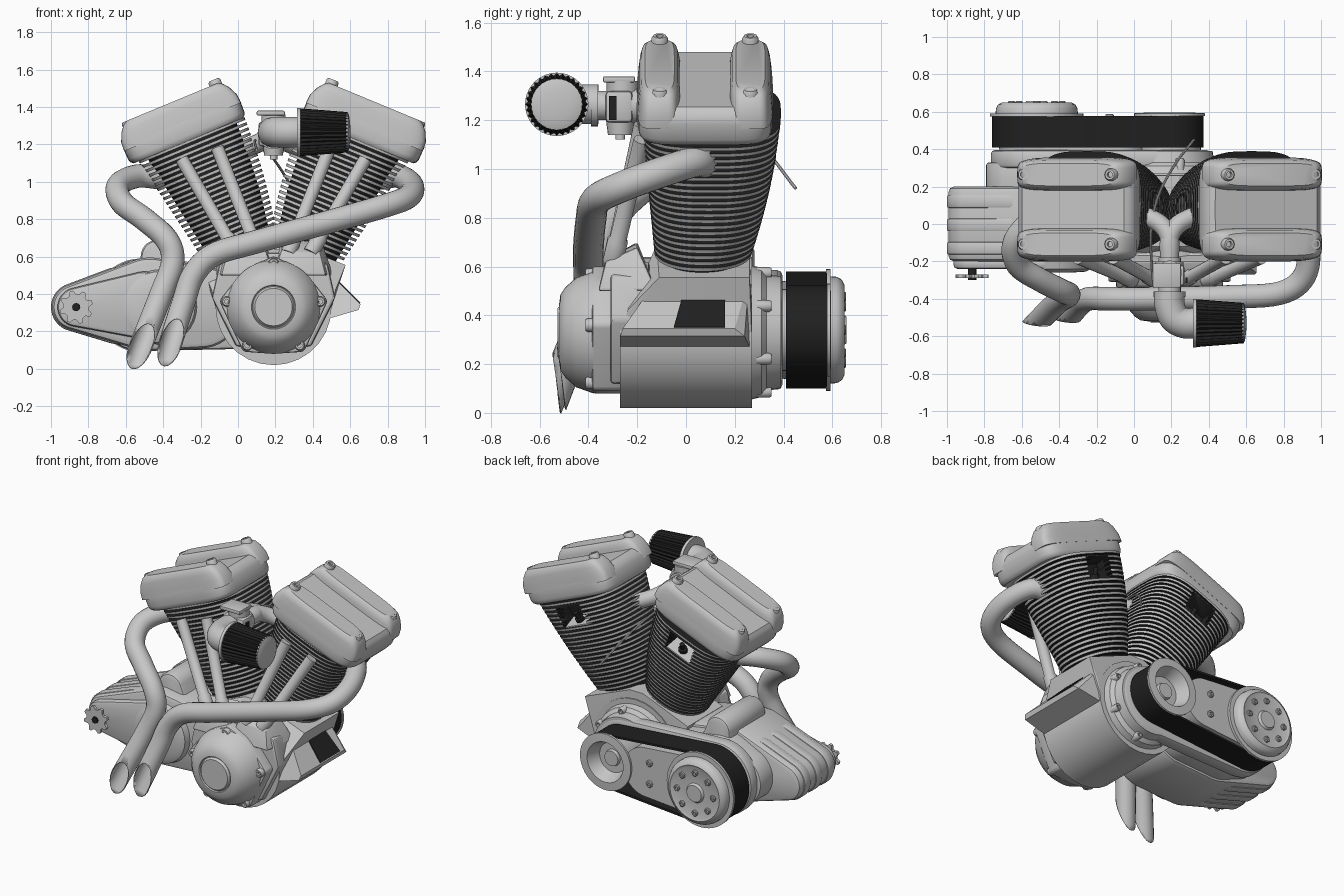
import bpy, bmesh, math
from mathutils import Vector, Quaternion

if "Cube" in bpy.data.objects:
    bpy.data.objects.remove(bpy.data.objects["Cube"])


def material(name, value):
    m = bpy.data.materials.new(name)
    m.use_nodes = True
    col = (value, value, value, 1)
    m.diffuse_color = col
    m.node_tree.nodes["Principled BSDF"].inputs["Base Color"].default_value = col
    return m


METAL, BLACK = material("grey_metal", 0.57), material("matt_black", 0.015)
CX, CZ = 0.19, 0.33          # crank centre
TILT = math.radians(22.5)    # lean of each cylinder


def finish(name, bm, mat=METAL, angle=35, extra=None):
    bmesh.ops.remove_doubles(bm, verts=bm.verts, dist=1e-5)
    bmesh.ops.recalc_face_normals(bm, faces=bm.faces)
    me = bpy.data.meshes.new(name)
    bm.to_mesh(me)
    bm.free()
    me.materials.append(mat)
    if extra:
        me.materials.append(extra)
    me.shade_smooth()
    me.set_sharp_from_angle(angle=math.radians(angle))
    ob = bpy.data.objects.new(name, me)
    bpy.context.collection.objects.link(ob)
    return ob


def add_loft(bm, rings, caps=True, cap_mat=0):
    vs = [[bm.verts.new(p) for p in r] for r in rings]
    n = len(rings[0])
    for a, b in zip(vs, vs[1:]):
        for i in range(n):
            bm.faces.new((a[i], a[(i + 1) % n], b[(i + 1) % n], b[i]))
    if caps:
        for r in (vs[0], vs[-1]):
            bm.faces.new(r).material_index = cap_mat


def loft(name, rings, mat=METAL, caps=True, angle=35):
    bm = bmesh.new()
    add_loft(bm, rings, caps)
    return finish(name, bm, mat, angle)


def lathe(name, origin, axis, prof, n=32, mat=METAL, pleat=1.0):
    """Turned part: prof is (distance along axis, radius)."""
    q, o = Vector(axis).to_track_quat('Z', 'Y'), Vector(origin)
    rings = []
    for d, r in prof:
        rings.append([o + q @ Vector((r * k * math.cos(a), r * k * math.sin(a), d))
                      for a, k in ((math.tau * i / n, pleat if i % 2 else 1) for i in range(n))])
    return loft(name, rings, mat)


def bolt(name, origin, axis, r=0.025, h=0.03):
    lathe(name, origin, axis, [(-h, r), (h * .7, r), (h, r * .8), (h, r * .45), (h * .5, r * .45)], 12)


def hull(name, pts, mat=METAL, bevel=0.0, angle=35):
    bm = bmesh.new()
    for p in pts:
        bm.verts.new(p)
    res = bmesh.ops.convex_hull(bm, input=bm.verts)
    bmesh.ops.delete(bm, geom=list(set(res["geom_interior"])), context='VERTS')
    bmesh.ops.dissolve_limit(bm, angle_limit=0.02, verts=bm.verts, edges=bm.edges)
    if bevel:
        bmesh.ops.bevel(bm, geom=[e for e in bm.edges if e.calc_face_angle(0) > .6], offset=bevel,
                        segments=2, profile=.5, affect='EDGES', clamp_overlap=True)
    return finish(name, bm, mat, angle)


def box(name, lo, hi, mat=METAL, bevel=0.0):
    return hull(name, [(x, y, z) for x in (lo[0], hi[0]) for y in (lo[1], hi[1]) for z in (lo[2], hi[2])], mat, bevel)


def outline(circles, y, inset=0.0, n=72):
    """Taut loop round several circles (x, z, radius)."""
    pts = []
    for i in range(n):
        c, s = math.cos(math.tau * i / n), math.sin(math.tau * i / n)
        x, z, r = max(circles, key=lambda k: k[0] * c + k[1] * s + k[2])
        pts.append((x + (r - inset) * c, y, z + (r - inset) * s))
    return pts


def discs(name, circles, y0, y1, mat=METAL, bevel=0.0):
    """Plate that wraps round several circles between two depths."""
    return loft(name, [outline(circles, y0, bevel), outline(circles, y0 + bevel * .3, bevel * .3),
                       outline(circles, y0 + bevel), outline(circles, y1 - bevel),
                       outline(circles, y1 - bevel * .3, bevel * .3), outline(circles, y1, bevel)], mat)


def tube(name, pts, r, cut=None, n=20, steps=6):
    p = [Vector(v) for v in pts]
    p = [2 * p[0] - p[1]] + p + [2 * p[-1] - p[-2]]
    path = []
    for i in range(1, len(p) - 2):
        a, b, c, d = p[i - 1:i + 3]
        for k in range(steps):
            t = k / steps
            path.append(.5 * (2 * b + (c - a) * t + (2 * a - 5 * b + 4 * c - d) * t * t
                              + (3 * b - a - 3 * c + d) * t ** 3))
    path.append(p[-2])
    tan = [(path[min(i + 1, len(path) - 1)] - path[max(i - 1, 0)]).normalized() for i in range(len(path))]
    side, rings = tan[0].orthogonal().normalized(), []
    for i, c in enumerate(path):
        if i:
            side = tan[i - 1].rotation_difference(tan[i]) @ side
        rings.append([c + Quaternion(tan[i], math.tau * k / n) @ side * r for k in range(n)])
    bm = bmesh.new()
    add_loft(bm, rings, caps=cut is None)
    if cut is not None:
        bmesh.ops.bisect_plane(bm, geom=bm.verts[:] + bm.edges[:] + bm.faces[:], plane_co=cut,
                               plane_no=(0, -1, -.15), clear_outer=True)
    ob = finish(name, bm)
    if cut is not None:
        mod = ob.modifiers.new("wall", 'SOLIDIFY')
        mod.thickness, mod.offset = 0.006, -1


def bank(s, u, v, y):
    """Point on a cylinder: u up its axis, v towards the middle of the vee."""
    return Vector((CX + s * (u * math.sin(TILT) - v * math.cos(TILT)), y,
                   0.12 + u * math.cos(TILT) + v * math.sin(TILT)))


def bank_ring(s, u, v0, y0, hv, hy, power, n=48):
    f = lambda c: math.copysign(abs(c) ** (2 / power), c)
    return [bank(s, u, v0 + hv * f(math.cos(a)), y0 + hy * f(math.sin(a)))
            for a in (math.tau * i / n for i in range(n))]


def barrel_ring(s, u, k=1.0):
    t = (u - 0.57) / 0.63
    inner, outer = .25 + .14 * t - .065 * t * t, .17 + .12 * t
    back, front = .27 + .19 * t - .07 * t * t, .13 + .055 * t
    return bank_ring(s, u, (inner - outer) / 2, (back - front) / 2, (inner + outer) / 2 * k,
                     (back + front) / 2 * k, 2.2 + 1.2 * t)


# Two mirrored cylinders
for s, side in ((-1, "right"), (1, "left")):
    axis = bank(s, 1, 0, 0) - bank(s, 0, 0, 0)
    core = loft(side + "_cylinder_core", [barrel_ring(s, u, .84) for u in (.5, .8, 1.0, 1.22)], BLACK)
    bm = bmesh.new()
    for i in range(22):
        u = .568 + i * .029
        add_loft(bm, [barrel_ring(s, u), barrel_ring(s, u + .0155)], cap_mat=1)
    fins = finish(side + "_cooling_fins", bm, METAL, 35, BLACK)
    # spark plug standing on a pad in a notch through the fins
    notch = hull(side + "_plug_notch", [bank(s, u, v, y) for v in (-.08, .11) for u, y in
                 ((.98, .5), (1.055, .25), (1.15, .27), (1.17, .5))], BLACK)
    notch.hide_render = True
    notch.display_type = 'WIRE'
    for ob in (core, fins):
        mod = ob.modifiers.new("notch", 'BOOLEAN')
        mod.object, mod.operation, mod.solver, mod.material_mode = notch, 'DIFFERENCE', 'EXACT', 'TRANSFER'
    hull(side + "_plug_pad", [bank(s, u + d, v, y) for v in (-.08, .11) for d in (0, -.02) for u, y in
         ((1.026, .352), (1.058, .245))])
    lathe(side + "_plug", bank(s, 1.03, .015, .3), (s * .2, .45, .8), [(0, .028), (.04, .028), (.04, .015), (.085, .015)], 12, BLACK)
    # rocker cover with two raised rails
    loft(side + "_rocker_cover", [bank_ring(s, u, 0, .078, hv, hy, 6) for u, hv, hy in
         ((1.19, .315, .264), (1.2, .328, .273), (1.22, .336, .277), (1.29, .338, .277), (1.315, .33, .27),
          (1.335, .315, .26), (1.35, .295, .25))])
    for j, y in enumerate((-.108, .264)):
        loft(f"{side}_cover_rail_{j}", [bank_ring(s, u, 0, y, hv, hy, 5) for u, hv, hy in
             ((1.27, .338, .092), (1.32, .335, .088), (1.37, .312, .082), (1.4, .288, .075), (1.415, .265, .06))])
        for u, v in ((1.38, -.262), (1.405, .25)):
            bolt(f"{side}_cover_bolt_{j}", bank(s, u, v, y), axis, .034, .035)
    # pushrod tubes and their lifter block
    for j, (xt, zt, xb) in enumerate(((.49, 1.12, .20), (.30, 1.18, .08))):
        a, b = Vector((CX + s * xt, -.18, zt)), Vector((CX + s * xb, -.3, .62))
        lathe(f"{side}_pushrod_tube_{j}", b, a - b, [(0, .042), (.1, .042), (.11, .035), ((a - b).length, .035)], 20)
    hull(side + "_lifter_block", [(CX + s * x, y, z) for x, y, z in
         ((.0, -.36, .5), (.28, -.36, .5), (.04, -.33, .63), (.25, -.33, .62), (.04, -.2, .7), (.26, -.2, .68),
          (.0, -.12, .5), (.32, -.12, .5))], bevel=.01, angle=20)

# Crankcase
lathe("crankcase", (CX, -.27, CZ), (0, 1, 0), [(0, .31), (.54, .31)], 28)
hull("crankcase_deck", [(CX + s * x, y, z) for s in (-1, 1) for x, z, ys in
     ((.05, .69, (-.12, .26)), (.385, .555, (-.11, .26)), (.33, .42, (-.24, .27)), (.3, .3, (-.27, .27)))
     for y in ys], angle=15)
hull("cam_chest", [(CX + s * x, y, z) for s in (-1, 1) for x, z in ((.16, .62), (.29, .56), (.33, .38), (.2, .12))
     for y in (-.31, -.15)], bevel=.015, angle=20)
hull("breather_wedge", [(x, y, z) for x, z, ys in ((.44, .56, (-.11, .26)), (.655, .345, (-.26, .2)),
     (.645, .315, (-.27, .24)), (.42, .25, (-.27, .27))) for y in ys], angle=15)
hull("breather_plate", [(x, y, z) for x, z, y0 in ((.512, .496, -.01), (.655, .353, -.05), (.648, .348, -.05), (.506, .49, -.01))
     for y in (y0, .16)], BLACK)

# Timing cover with five bolts
BOLT5 = [(CX, .565), (-.06, .36), (.05, .125), (.33, .125), (.44, .36)]
discs("timing_flange", [(x, z, .035) for x, z in BOLT5] + [(CX, CZ, .25)], -.385, -.25, bevel=.012)
lathe("timing_cover", (CX, -.38, CZ), (0, -1, 0), [(0, .25), (.07, .225), (.115, .185), (.135, .155), (.14, .118),
      (.132, .114), (.132, .11), (.147, .1)], 40)
for x, z in BOLT5:
    bolt("timing_bolt", (x, -.38, z), (0, -1, 0), .028, .032)

# Gearbox, ribs, starter and output sprocket
discs("gearbox", [(-.87, .33, .122), (-.47, .345, .25), (-.2, .33, .22)], -.2, .2, bevel=.03)
for y in (-.13, -.005, .12):
    discs("gearbox_rib", [(-.87, .33, .13), (-.63, .338, .207)], y - .035, y + .035, bevel=.012)
discs("gearbox_rear", [(-.62, .34, .17), (-.47, .345, .23), (-.2, .33, .2)], .1, .33, bevel=.015)
discs("gearbox_side_cover", [(-.86, .33, .105), (-.5, .34, .18)], -.24, -.18, bevel=.02)
lathe("kick_cover", (-.42, -.2, .33), (0, -1, 0), [(0, .2), (.04, .19), (.055, .16), (.06, .08)], 32)
discs("starter_housing", [(-.43, .6, .09), (-.4, .42, .13)], -.12, .28, bevel=.025)
star = [.068, .09, .09, .068]
loft("output_sprocket", [[(-.865 + star[i % 4] * math.cos(math.tau * i / 32), y, .33 + star[i % 4] * math.sin(math.tau * i / 32))
                          for i in range(32)] for y in (-.27, -.29)], angle=20)
lathe("output_shaft", (-.865, -.2, .33), (0, -1, 0), [(0, .022), (.1, .022)], 12, BLACK)

# Belt drive at the back
CLUTCH, CRANK = (-.52, .34), (CX, .34)
discs("motor_plate", [(*CLUTCH, .245), (CX, CZ, .22)], .3, .395, bevel=.02)
lathe("inner_primary", (CX, .25, CZ), (0, 1, 0), [(0, .28), (.06, .265), (.08, .24), (.14, .23)], 36)
for i in range(7):
    a = math.tau * (i + .5) / 7
    bolt("primary_bolt", (CX + .25 * math.cos(a), .32, CZ + .25 * math.sin(a)), (0, 1, 0), .024, .03)
belt = [(*CLUTCH, .24), (*CRANK, .182)]
loft("drive_belt", [outline(belt, y, i) for y, i in ((.41, 0), (.578, 0), (.578, .014), (.41, .014), (.41, 0))], BLACK, caps=False)
discs("belt_guard_plate", [(*CLUTCH, .2), (-.1, .34, .165)], .39, .572)
lathe("crank_pulley", (CX, .38, .34), (0, 1, 0), [(0, .168), (.198, .168), (.198, .19), (.212, .19), (.215, .135),
      (.13, .1), (.13, .055), (.15, .05)], 40)
lathe("clutch_drum", (-.52, .4, .34), (0, 1, 0), [(0, .2), (.175, .225), (.175, .25), (.192, .25), (.192, .22),
      (.218, .218), (.238, .207), (.25, .185), (.243, .17), (.243, .065), (.258, .055)], 48)
for i in range(8):
    a = math.tau * i / 8
    bolt("clutch_bolt", (-.52 + .135 * math.cos(a), .643, .34 + .135 * math.sin(a)), (0, 1, 0), .02, .014)
for z in (.27, .41):
    bolt("plate_bolt", (-.13, .572, z), (0, 1, 0), .022, .016)

# Exhaust pipes, slash cut at the ends
tube("right_exhaust", [(-.4, .06, 1.02), (-.54, .02, 1.03), (-.64, -.1, .98), (-.62, -.22, .89), (-.5, -.3, .8),
     (-.38, -.36, .69), (-.35, -.38, .57), (-.41, -.42, .4), (-.52, -.53, .12), (-.6, -.62, -.1)], .063, (0, -.53, .12))
tube("left_exhaust", [(.76, .08, 1.02), (.86, .04, 1.03), (.93, -.12, .98), (.91, -.28, .92), (.78, -.37, .87),
     (.5, -.39, .79), (.1, -.4, .68), (-.13, -.4, .61), (-.24, -.4, .5), (-.29, -.43, .36),
     (-.36, -.51, .14), (-.42, -.59, -.07)], .063, (0, -.51, .14))

# Intake: manifold, carburettor, elbow and cone filter
for s in (-1, 1):
    tube("intake_runner", [(CX, -.2, 1.25), (CX, -.08, 1.25), (CX + s * .05, 0, 1.22), (CX + s * .17, .06, 1.17)], .05)
lathe("carburettor_throat", (CX, -.18, 1.26), (0, -1, 0), [(0, .06), (.02, .06), (.02, .075), (.12, .075), (.12, .06),
      (.18, .06), (.18, .085), (.21, .085)], 28)
box("carburettor_body", (.11, -.33, 1.19), (.27, -.22, 1.32), bevel=.015)
box("carburettor_top", (.1, -.34, 1.355), (.25, -.21, 1.38), bevel=.006)
lathe("slide_chamber", (CX, -.26, 1.3), (0, 0, 1), [(0, .065), (.06, .065)], 24)
lathe("float_bowl", (CX, -.27, 1.14), (0, 0, 1), [(-.02, .02), (0, .02), (0, .05), (.06, .058)], 20)
box("choke_lever", (.275, -.315, 1.2), (.285, -.285, 1.3), BLACK)
tube("intake_elbow", [(CX, -.36, 1.265), (CX, -.43, 1.265), (.215, -.5, 1.265), (.27, -.53, 1.265), (.33, -.53, 1.265)], .082)
lathe("filter_base", (.315, -.53, 1.265), (1, 0, 0), [(0, .125), (0, .13), (.02, .13), (.02, .12)], 40)
lathe("filter_element", (.33, -.53, 1.265), (1, 0, 0), [(0, .128), (.255, .108)], 64, BLACK, .92)
lathe("filter_cap", (.578, -.53, 1.265), (1, 0, 0), [(0, .105), (.01, .105), (.016, .09), (.02, .06), (.023, .03)], 36)
tube("throttle_cable", [(.1, -.3, 1.17), (.09, -.05, 1.22), (.13, .15, 1.2), (.22, .32, 1.08), (.32, .45, .92)], .007, n=8)
